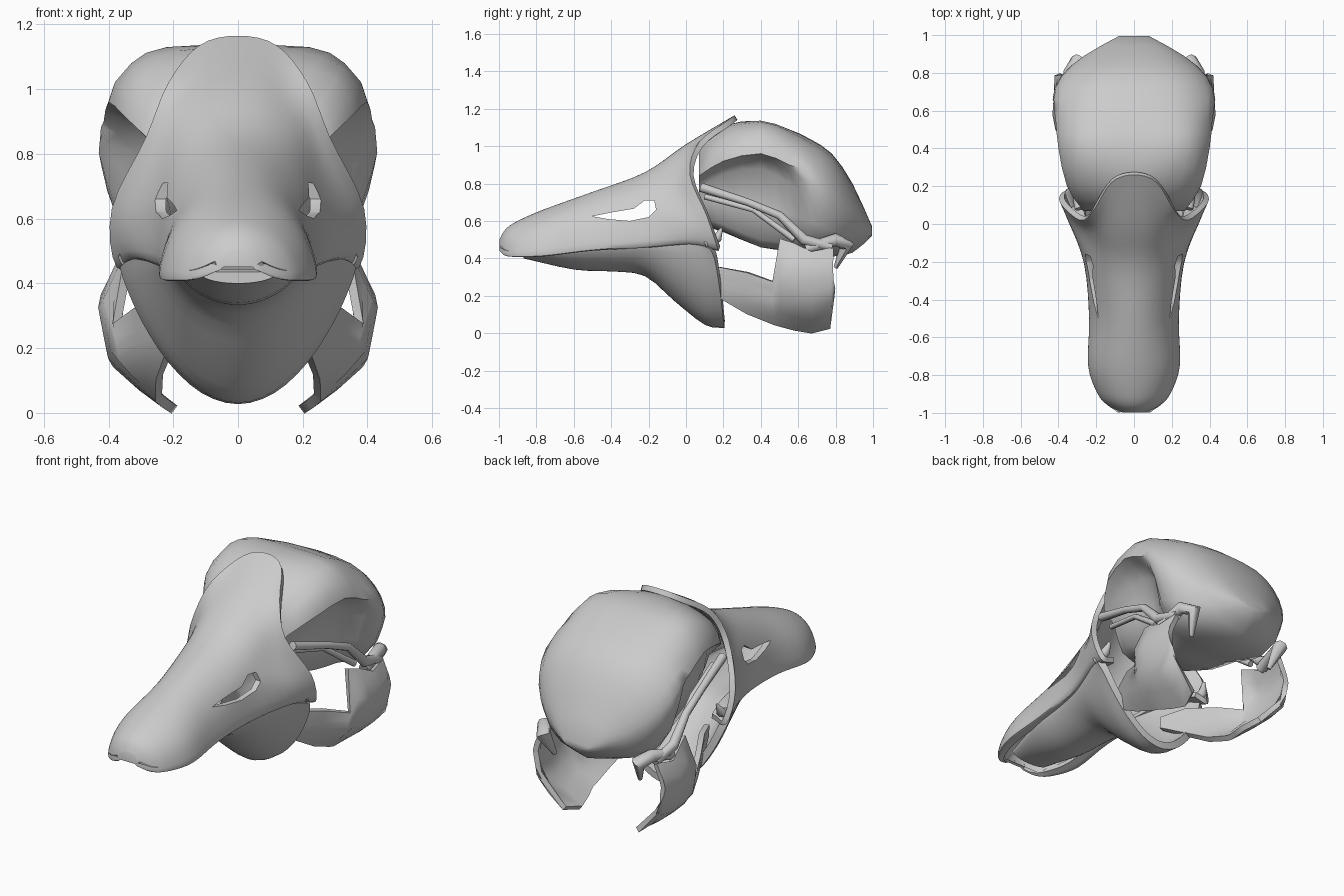
import bpy, bmesh, math
from mathutils import Vector

if "Cube" in bpy.data.objects:
    bpy.data.objects.remove(bpy.data.objects["Cube"])

bone = bpy.data.materials.new("bone_grey")
bone.use_nodes = True
GREY = (0.6, 0.6, 0.6, 1)
bone.diffuse_color = GREY
bone.node_tree.nodes["Principled BSDF"].inputs["Base Color"].default_value = GREY


def smooth_line(points, n):
    """Pass a rounded line through the points, n steps per span."""
    pts = [Vector(p) for p in points]
    out = []
    for i in range(len(pts) - 1):
        b, c = pts[i], pts[i + 1]
        a = pts[i - 1] if i else b * 2 - c
        d = pts[i + 2] if i + 2 < len(pts) else c * 2 - b
        for k in range(n):
            t = k / n
            out.append(b + (c - a) * (t / 2) + (a * 2 - b * 5 + c * 4 - d) * (t * t / 2)
                       + (b * 3 - a - c * 3 + d) * (t ** 3 / 2))
    return out + [pts[-1]]


def mirrored(half):
    return [(-x, y, z) for x, y, z in reversed(half)] + list(half[1:])


def lipped(half):
    """Turn the lower edge of a half arch inward as a flat lip."""
    x, y, z = half[-1]
    return half + [(x * .75, y, z + .01)]


def activate(ob):
    bpy.ops.object.select_all(action='DESELECT')
    ob.select_set(True)
    bpy.context.view_layer.objects.active = ob


def finish(ob, angle=50):
    ob.data.materials.clear()
    ob.data.materials.append(bone)
    activate(ob)
    bpy.ops.object.shade_smooth_by_angle(angle=math.radians(angle))


def loft(name, rows, n=1, caps=(), thickness=0, offset=-1, angle=50):
    """Skin a surface over rows of points, rounded in both directions."""
    rows = [smooth_line(r, n) for r in rows]
    rows = list(zip(*[smooth_line(col, n) for col in zip(*rows)]))
    bm = bmesh.new()
    grid = [[bm.verts.new(p) for p in row] for row in rows]
    for r, s in zip(grid, grid[1:]):
        for i in range(len(r) - 1):
            bm.faces.new((r[i], r[i + 1], s[i + 1], s[i]))
    for end in caps:
        bm.faces.new(grid[end])
    bmesh.ops.remove_doubles(bm, verts=bm.verts, dist=0.0005)
    bmesh.ops.recalc_face_normals(bm, faces=bm.faces)
    me = bpy.data.meshes.new(name)
    bm.to_mesh(me)
    bm.free()
    ob = bpy.data.objects.new(name, me)
    bpy.context.collection.objects.link(ob)
    if thickness:
        mod = ob.modifiers.new("thickness", 'SOLIDIFY')
        mod.thickness, mod.offset = thickness, offset
        activate(ob)
        bpy.ops.object.modifier_apply(modifier=mod.name)
    finish(ob, angle)
    return ob


def arch(y, width, crown, edge, power=1.0, lean=0.0):
    """Half arch from the crown on the centre line to its side edge."""
    half = []
    for k in range(6):
        a = k * math.pi / 10
        c = max(math.cos(a), 0)
        half.append((width * math.sin(a), y + lean * c, edge + (crown - edge) * c ** power))
    return half


def bar(name, points, radii):
    """Thin round strut with a changing radius."""
    cu = bpy.data.curves.new(name, 'CURVE')
    cu.dimensions = '3D'
    cu.bevel_depth, cu.bevel_resolution = 1, 2
    cu.use_fill_caps = True
    sp = cu.splines.new('POLY')
    sp.points.add(len(points) - 1)
    for p, co, r in zip(sp.points, points, radii):
        p.co, p.radius = (*co, 1), r
    ob = bpy.data.objects.new(name, cu)
    bpy.context.collection.objects.link(ob)
    activate(ob)
    bpy.ops.object.convert(target='MESH')
    finish(bpy.context.object)


# Upper beak and face shell, flaring back into a crest and cheeks
face_rows = [
    arch(-.998, .06, .5, .44), arch(-.965, .13, .555, .415), arch(-.9, .19, .6, .41),
    arch(-.75, .24, .665, .415), arch(-.5, .235, .755, .445, 1.05), arch(-.22, .26, .86, .465, .8),
    [(0, 0, 1.01), (.1, -.02, .98), (.19, -.05, .89), (.26, -.05, .75), (.34, 0, .6), (.33, .02, .48)],
    [(0, .26, 1.165), (.12, .22, 1.135), (.215, .07, 1.02), (.285, .02, .85), (.39, .11, .63), (.375, .17, .45)],
]
face = loft("upper_beak", [mirrored(lipped(r)) for r in face_rows], 4, (0,), .03)

# Teardrop slots through the beak sides
slot = [(-.5, .625), (-.4, .645), (-.28, .665), (-.22, .71), (-.17, .71),
        (-.16, .66), (-.2, .62), (-.3, .6), (-.42, .61)]
slot_rows = [[(x, y, z) for y, z in slot + slot[:1]] for x in (-1, 1)]
cutter = loft("slot_cutter", slot_rows, 1, (0, -1))
cutter.hide_render = True
cut = face.modifiers.new("slots", 'BOOLEAN')
cut.operation, cut.object, cut.solver = 'DIFFERENCE', cutter, 'EXACT'
activate(face)
bpy.ops.object.modifier_apply(modifier=cut.name)
bpy.data.objects.remove(cutter)
finish(face)

# Lower beak deepening into the throat shell
jaw_rows = [
    arch(-.87, .12, .4, .435), arch(-.6, .19, .34, .45, 1.5), arch(-.4, .205, .33, .46, 1.5),
    arch(-.22, .24, .305, .475, 1.5), arch(-.06, .29, .17, .48, 1.5),
    arch(.07, .34, .045, .47, 1.6, .03), arch(.13, .365, .027, .45, 1.7, .075),
]
loft("lower_beak", [mirrored(r) for r in jaw_rows], 3, (0,), .04)

# Braincase with hollowed temples: each section runs top to underside
sections = {
    .07: [(0, 1), (.12, .97), (.22, .9), (.27, .84), (.2, .77), (.14, .62), (0, .58)],
    .2: [(0, 1.11), (.15, 1.085), (.3, 1.03), (.355, .92), (.25, .85), (.2, .58), (0, .54)],
    .4: [(0, 1.135), (.22, 1.13), (.33, 1.08), (.4, .96), (.27, .88), (.21, .5), (0, .46)],
    .55: [(0, 1.09), (.22, 1.08), (.34, 1.02), (.415, .9), (.31, .8), (.24, .49), (0, .44)],
    .66: [(0, 1.04), (.22, 1.02), (.34, .96), (.425, .86), (.41, .73), (.29, .48), (0, .42)],
    .78: [(0, .96), (.2, .94), (.32, .87), (.385, .76), (.37, .64), (.27, .47), (0, .41)],
    .89: [(0, .8), (.13, .78), (.22, .73), (.265, .65), (.25, .57), (.17, .48), (0, .43)],
    .995: [(0, .57), (.04, .565), (.07, .555), (.08, .545), (.07, .535), (.04, .525), (0, .52)],
}
skull_rows = [mirrored([(x, y, z) for x, z in half]) for y, half in sections.items()]
loft("braincase", skull_rows, 2, (0, -1), angle=60)

# Bowed side profile shared by the rear jaw plates
BOW = [(0, .18), (.05, .26), (.16, .385), (.34, .42), (.43, .375), (.51, .34)]


def bow(z):
    for (z0, x0), (z1, x1) in zip(BOW, BOW[1:]):
        if z <= z1:
            return x0 + (x1 - x0) * (z - z0) / (z1 - z0)
    return BOW[-1][1]


# Rear jaw plates: depth, underside, top, inward factor; the front tip tucks into the throat
PLATE = [(.04, .27, .34, .38), (.17, .2, .355, .53), (.33, .11, .325, .74), (.47, .055, .275, .92),
         (.505, .045, .5, .97), (.58, .025, .475, 1), (.67, .01, .43, 1), (.77, .035, .45, .98),
         (.785, .2, .45, .97)]

for side, s in (("left", 1), ("right", -1)):
    rows = []
    for y, low, high, k in PLATE:
        heights = [low + (high - low) * i / 6 for i in range(7)]
        rows.append([(s * bow(z) * k, y, z) for z in heights])
    loft(side + "_jaw_plate", rows, 1, (), .03, 0)

    # Slender cheek struts reaching back to the jaw joint
    bar(side + "_cheek_strut",
        [(s * .29, .08, .78), (s * .33, .33, .7), (s * .35, .5, .63), (s * .36, .63, .5), (s * .35, .78, .46)],
        (.025, .02, .022, .03, .025))
    bar(side + "_inner_strut",
        [(s * .24, .1, .73), (s * .29, .36, .66), (s * .33, .58, .5)], (.015, .015, .018))
    bar(side + "_joint_hook",
        [(s * .35, .64, .45), (s * .34, .8, .5), (s * .3, .86, .47), (s * .27, .8, .35)],
        (.03, .035, .04, .012))
    bar(side + "_cheek_spur",
        [(s * .34, .1, .48), (s * .34, .17, .51), (s * .33, .19, .56)], (.03, .025, .008))
